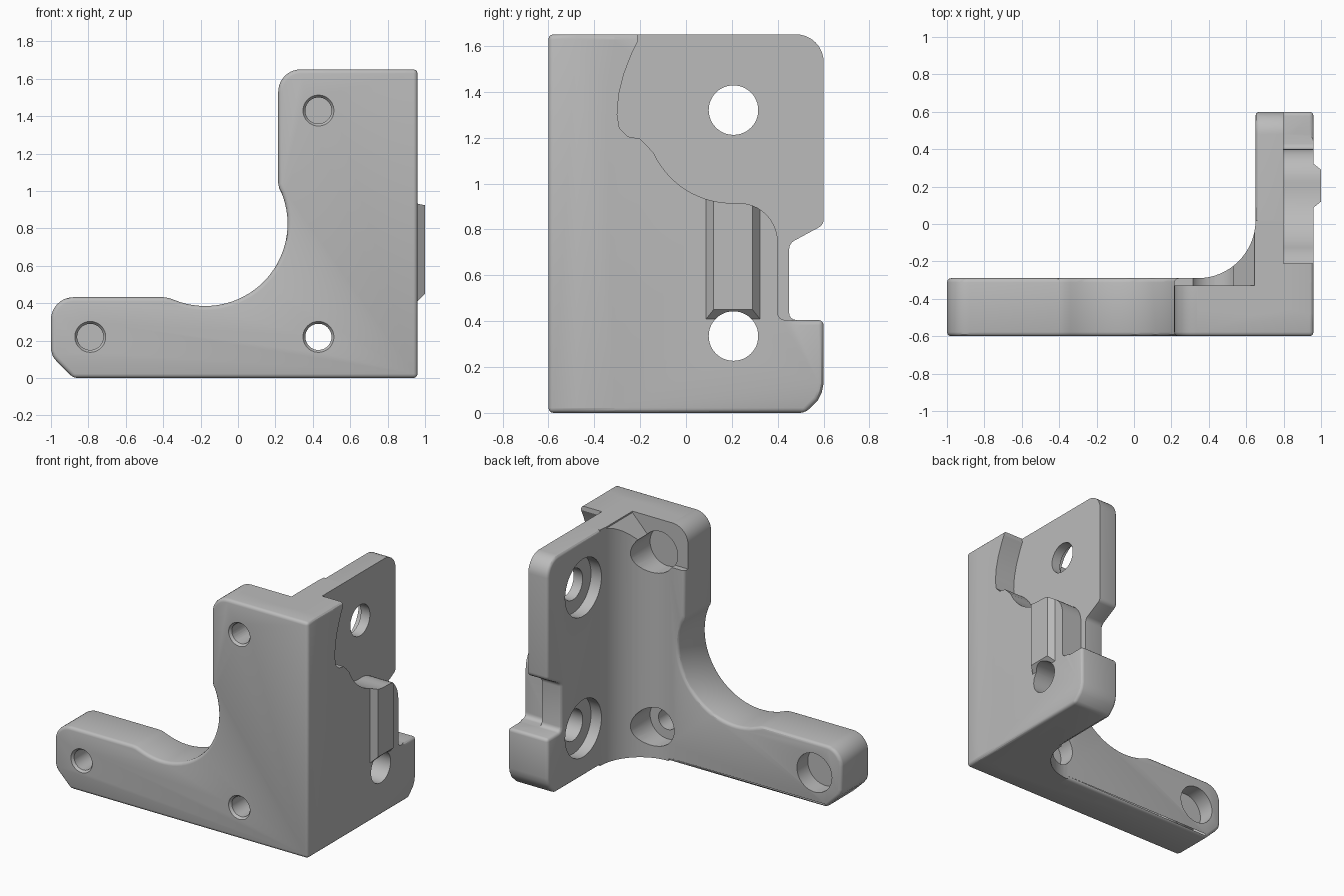
import bpy, bmesh, math
from mathutils import Matrix, Vector

cube = bpy.data.objects.get("Cube")
if cube:
    bpy.data.objects.remove(cube, do_unlink=True)

grey = bpy.data.materials.new("plain_grey")
grey.use_nodes = True
grey.diffuse_color = (0.5, 0.5, 0.5, 1)
grey.node_tree.nodes["Principled BSDF"].inputs["Base Color"].default_value = (0.5, 0.5, 0.5, 1)


def finish(name, bm):
    bmesh.ops.recalc_face_normals(bm, faces=bm.faces)
    mesh = bpy.data.meshes.new(name)
    bm.to_mesh(mesh)
    bm.free()
    mesh.materials.append(grey)
    obj = bpy.data.objects.new(name, mesh)
    bpy.context.collection.objects.link(obj)
    return obj


def apply_mod(obj, mod):
    bpy.context.view_layer.objects.active = obj
    bpy.ops.object.modifier_apply(modifier=mod.name)


def arc(cx, cy, r, start, end, n=10):
    """Points on a circle between two angles in degrees."""
    angles = [math.radians(start + (end - start) * i / n) for i in range(n + 1)]
    return [(cx + r * math.cos(a), cy + r * math.sin(a)) for a in angles]


def prism(name, points, axis, low, high, round_edges=0):
    """Extrude a flat outline along one axis."""
    place = {"x": lambda p: (low, *p), "y": lambda p: (p[0], low, p[1]),
             "z": lambda p: (*p, low)}[axis]
    bm = bmesh.new()
    face = bm.faces.new([bm.verts.new(place(p)) for p in points])
    new = bmesh.ops.extrude_face_region(bm, geom=[face])["geom"]
    shift = Vector([(high - low) * (a == axis) for a in "xyz"])
    bmesh.ops.translate(bm, vec=shift, verts=[v for v in new if isinstance(v, bmesh.types.BMVert)])
    obj = finish(name, bm)
    if round_edges:
        mod = obj.modifiers.new("Bevel", "BEVEL")
        mod.width, mod.segments = round_edges, 3
        mod.limit_method, mod.angle_limit = "ANGLE", math.radians(35)
        apply_mod(obj, mod)
    return obj


def cone(name, start, end, r1, r2=None):
    """Round cutter from one point to another."""
    start, end = Vector(start), Vector(end)
    d = end - start
    turn = d.to_track_quat("Z", "Y").to_matrix().to_4x4()
    bm = bmesh.new()
    bmesh.ops.create_cone(bm, cap_ends=True, segments=48, radius1=r1, radius2=r2 or r1,
                          depth=d.length, matrix=Matrix.Translation((start + end) / 2) @ turn)
    return finish(name, bm)


def combine(body, other, operation):
    mod = body.modifiers.new("Boolean", "BOOLEAN")
    mod.operation, mod.solver, mod.object = operation, "EXACT", other
    apply_mod(body, mod)
    bpy.data.objects.remove(other, do_unlink=True)


# Front plate: an L outline with a large round cutaway
front = [(-0.88, 0), (0.96, 0), (0.96, 1.65)]
front += arc(0.335, 1.53, 0.12, 90, 180)
front += [(0.215, 1.04), (0.22, 1.015)]
front += arc(-0.175, 0.825, 0.44, 22, -112, 32)
front += [(-0.37, 0.428), (-0.4, 0.432)]
front += arc(-0.88, 0.312, 0.12, 90, 180)
front += [(-1, 0.15), (-0.99, 0.115), (-0.97, 0.09)]
bracket = prism("corner_bracket", front, "y", -0.6, -0.29, 0.022)

# Side wall with a notch in its rear edge
side = [(-0.5, 0), (0.52, 0), (0.575, 0.055), (0.592, 0.09), (0.6, 0.13), (0.6, 0.405)]
side += arc(0.48, 0.435, 0.03, 270, 180, 4)
side += arc(0.49, 0.715, 0.04, 180, 120, 4)
side += [(0.6, 0.82)] + arc(0.48, 1.53, 0.12, 0, 90) + [(-0.5, 1.65)]
combine(bracket, prism("side_wall", side, "x", 0.65, 0.96, 0.022), "UNION")

# Concave fillet between plate and wall
fillet = arc(0.34, 0.02, 0.31, 270, 360, 16) + [(0.8, 0.02), (0.8, -0.45), (0.34, -0.45)]
combine(bracket, prism("inner_fillet", fillet, "z", 0, 1.65), "UNION")

# Raised locating rib, tapered on both sides and underneath
rib = prism("locating_rib", [(0.08, 0.4), (0.33, 0.4), (0.33, 0.95), (0.08, 0.95)], "x", 0.95, 1.0)
for v in rib.data.vertices:
    if v.co.x > 0.99:
        v.co.y += 0.04 if v.co.y < 0.2 else -0.04
        v.co.z += 0.05 if v.co.z < 0.5 else 0
combine(bracket, rib, "UNION")

# Stepped recess on the outside of the wall
recess = [(-0.22, 1.75), (-0.21, 1.62), (-0.235, 1.57), (-0.27, 1.48), (-0.293, 1.39),
          (-0.3, 1.3), (-0.29, 1.24), (-0.255, 1.205), (-0.2, 1.195), (-0.17, 1.165)]
recess += arc(0.2, 1.29, 0.375, 205, 270, 14)
recess += arc(0.23, 0.745, 0.17, 90, 0)
recess += arc(0.43, 0.435, 0.03, 180, 270, 4)
recess += [(0.75, 0.405), (0.75, 1.75)]
combine(bracket, prism("recess_cutter", recess, "x", 0.8, 1.1), "DIFFERENCE")

# Shallow pocket behind the top of the plate
pocket = [(0.1, 1.36), (0.53, 1.36), (0.53, 1.52), (0.645, 1.64), (0.645, 1.75), (0.1, 1.75)]
combine(bracket, prism("pocket_cutter", pocket, "y", -0.33, 0.1), "DIFFERENCE")

# Plate screw holes: through hole, front chamfer, rear counterbore
for x, z in [(-0.79, 0.22), (0.43, 0.22), (0.43, 1.43)]:
    for cutter in (cone("hole", (x, -0.7, z), (x, 0, z), 0.07),
                   cone("chamfer", (x, -0.61, z), (x, -0.58, z), 0.09, 0.068),
                   cone("counterbore", (x, -0.41, z), (x, 0.05, z), 0.135)):
        combine(bracket, cutter, "DIFFERENCE")

# Wall holes: through hole and inner counterbore
for z in (0.335, 1.32):
    for cutter in (cone("hole", (0.5, 0.207, z), (1.1, 0.207, z), 0.108),
                   cone("counterbore", (0.5, 0.207, z), (0.73, 0.207, z), 0.2)):
        combine(bracket, cutter, "DIFFERENCE")

bpy.ops.object.select_all(action="DESELECT")
bracket.select_set(True)
bpy.context.view_layer.objects.active = bracket
bpy.ops.object.shade_smooth_by_angle(angle=math.radians(30))
